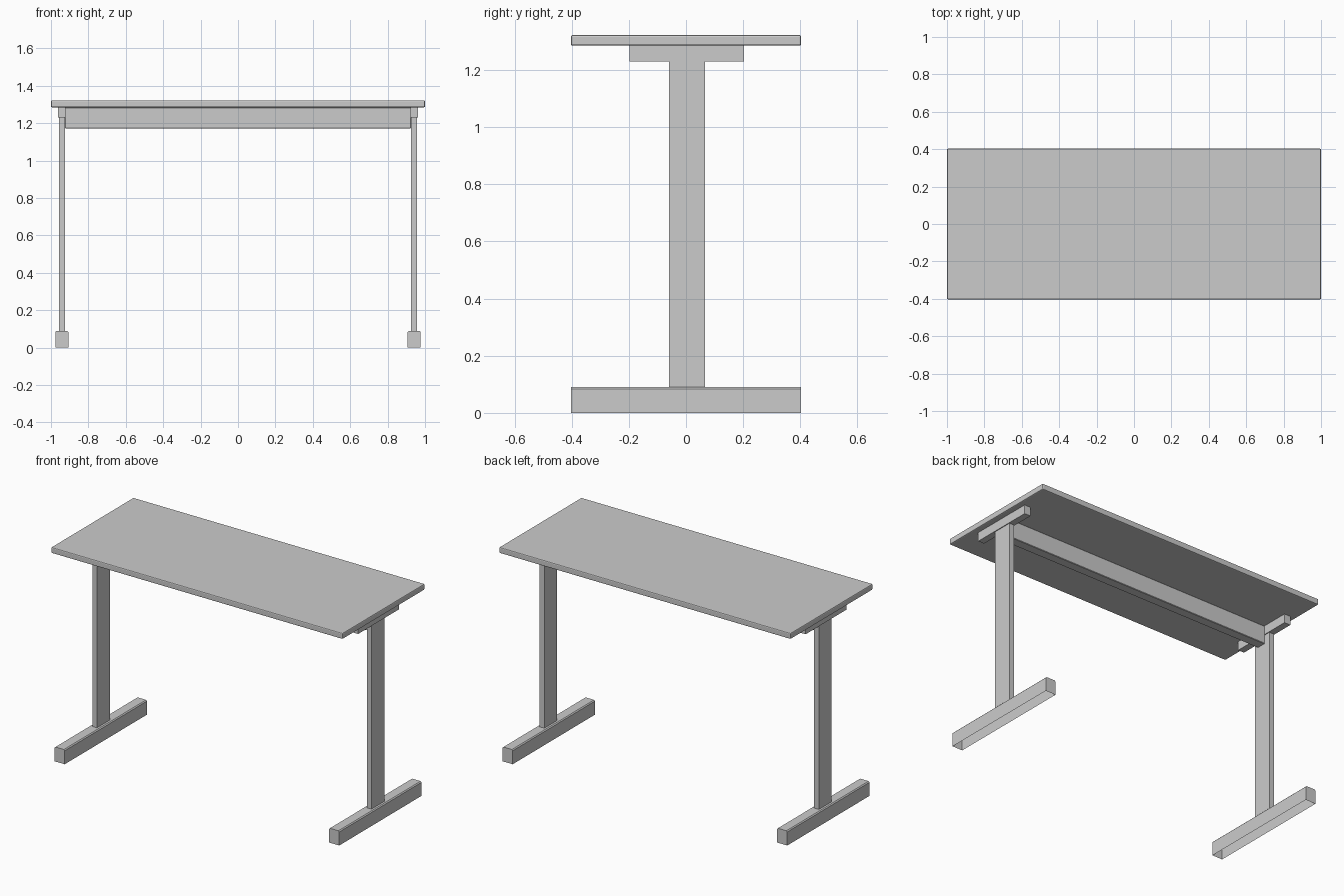
import bpy, bmesh
from mathutils import Vector

if "Cube" in bpy.data.objects:
    bpy.data.objects.remove(bpy.data.objects["Cube"])


def box(name, lo, hi, bevel=0.0, segments=1, open_bottom=False):
    """Axis-aligned box between two corners, optionally bevelled or open below."""
    lo, hi = Vector(lo), Vector(hi)
    centre, size = (lo + hi) / 2, hi - lo
    bm = bmesh.new()
    bmesh.ops.create_cube(bm, size=1)
    bmesh.ops.scale(bm, vec=size, verts=bm.verts)
    if open_bottom:
        bm.normal_update()
        down = [f for f in bm.faces if f.normal.z < -0.9]
        bmesh.ops.delete(bm, geom=down, context='FACES_ONLY')
    if bevel:
        # open boxes only get their long top edges eased
        edges = [e for e in bm.edges if not open_bottom or
                 (all(v.co.z > 0 for v in e.verts)
                  and abs(e.verts[0].co.y - e.verts[1].co.y) > 0.1)]
        bmesh.ops.bevel(bm, geom=edges, offset=bevel, segments=segments,
                        profile=0.5, affect='EDGES')
    mesh = bpy.data.meshes.new(name)
    bm.to_mesh(mesh)
    bm.free()
    obj = bpy.data.objects.new(name, mesh)
    obj.location = centre
    bpy.context.collection.objects.link(obj)
    return obj


# Table top with softened edges
box("table_top", (-1, -0.403, 1.285), (1, 0.403, 1.322), bevel=0.006, segments=2)

# Long rail under the top, between the legs
box("under_rail", (-0.925, -0.03, 1.172), (0.925, 0.03, 1.285), bevel=0.003)

# T-shaped leg at each end: foot, column and support bar
for side, s in (("left", -1), ("right", 1)):
    cx = 0.942 * s

    def part(name, half_x, y0, y1, z0, z1, **kw):
        return box(f"{side}_{name}", (cx - half_x, y0, z0), (cx + half_x, y1, z1), **kw)

    part("foot", 0.035, -0.403, 0.403, 0.0, 0.09, bevel=0.006, open_bottom=True)
    part("column", 0.016, -0.06, 0.066, 0.088, 1.232)
    part("support_bar", 0.021, -0.198, 0.203, 1.23, 1.286)
